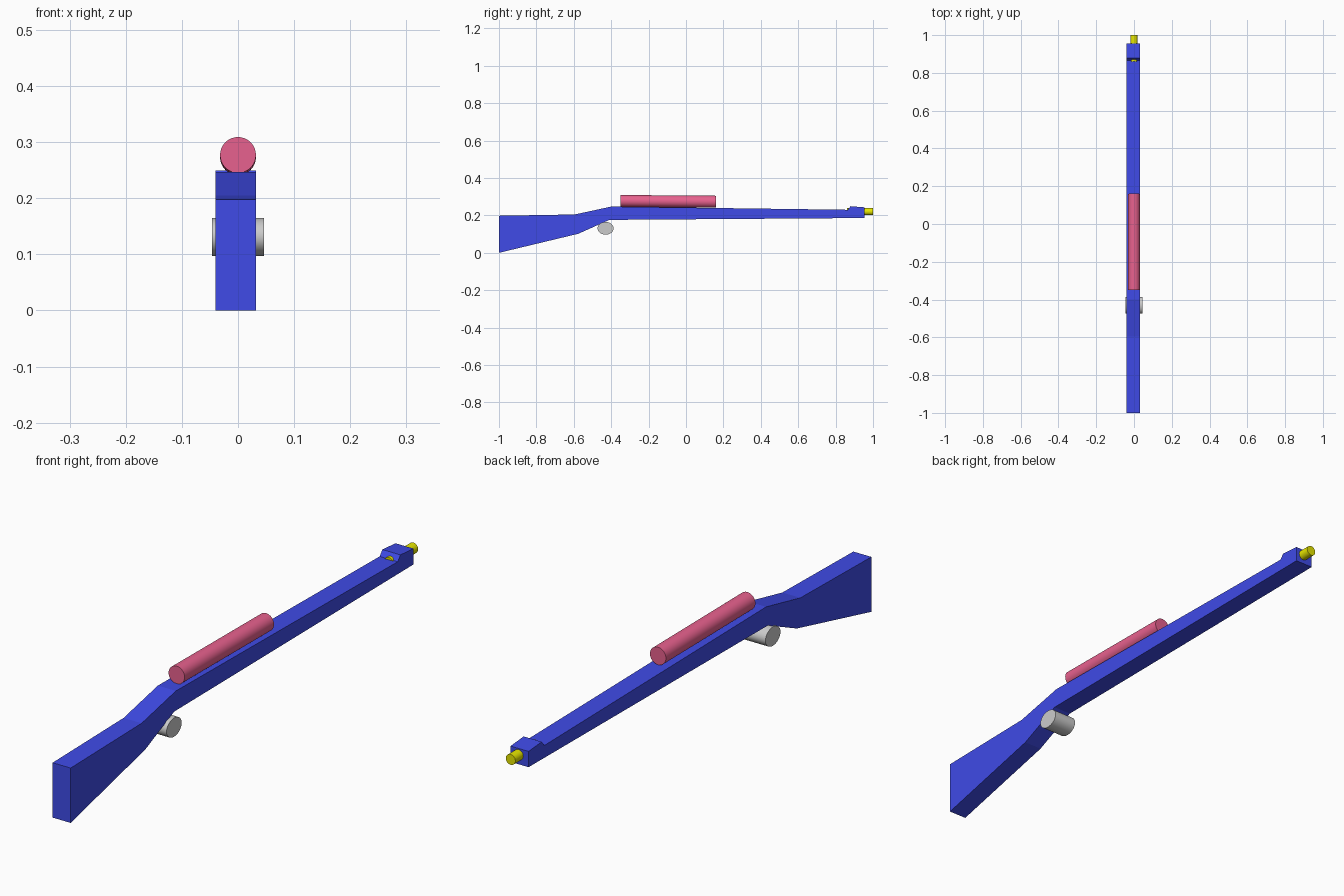
import bpy, bmesh, math
from mathutils import Vector

if "Cube" in bpy.data.objects:
    bpy.data.objects.remove(bpy.data.objects["Cube"])


def paint(obj, name, color):
    mat = bpy.data.materials.new(name)
    mat.diffuse_color = (*color, 1)
    mat.use_nodes = True
    mat.node_tree.nodes["Principled BSDF"].inputs["Base Color"].default_value = mat.diffuse_color
    obj.data.materials.append(mat)


def extrude_profile(name, points, x0, x1):
    """Extrude a closed (y, z) outline along x."""
    bm = bmesh.new()
    face = bm.faces.new([bm.verts.new((x0, y, z)) for y, z in points])
    ext = bmesh.ops.extrude_face_region(bm, geom=[face])
    verts = [g for g in ext["geom"] if isinstance(g, bmesh.types.BMVert)]
    bmesh.ops.translate(bm, verts=verts, vec=(x1 - x0, 0, 0))
    bmesh.ops.recalc_face_normals(bm, faces=bm.faces)
    mesh = bpy.data.meshes.new(name)
    bm.to_mesh(mesh)
    bm.free()
    obj = bpy.data.objects.new(name, mesh)
    bpy.context.collection.objects.link(obj)
    return obj


def rod(name, start, end, radius, flatten=1.0):
    """Smooth capped cylinder between two points."""
    a, b = Vector(start), Vector(end)
    bpy.ops.mesh.primitive_cylinder_add(vertices=32, radius=radius, depth=(b - a).length,
                                        location=(a + b) / 2)
    obj = bpy.context.object
    obj.name = name
    obj.rotation_euler = (b - a).to_track_quat('Z', 'Y').to_euler()
    bpy.ops.object.transform_apply(location=False, rotation=True, scale=False)
    obj.scale.z = flatten
    bpy.ops.object.transform_apply(location=False, rotation=False, scale=True)
    bpy.ops.object.shade_smooth_by_angle(angle=math.radians(30))
    return obj


# Stock, barrel and front sight as one side profile
body = extrude_profile("stock_and_barrel", [
    (-1.0, 0.0), (-0.575, 0.102), (-0.41, 0.176), (0.955, 0.186),
    (0.955, 0.243), (0.88, 0.249), (0.865, 0.23), (-0.40, 0.247),
    (-0.595, 0.205), (-1.0, 0.198)], -0.04, 0.032)
paint(body, "blue", (0.05, 0.07, 0.8))

# Scope resting on the barrel, tipped slightly forward
scope = rod("scope", (0, -0.35, 0.277), (0, 0.16, 0.273), 0.032)
paint(scope, "red", (0.8, 0.12, 0.27))

# Muzzle tip
muzzle = rod("muzzle", (0, 0.86, 0.22), (0, 1.0, 0.22), 0.019)
paint(muzzle, "yellow", (0.8, 0.8, 0.0))

# Oval trigger drum across the underside
rod("trigger", (-0.046, -0.43, 0.131), (0.046, -0.43, 0.131), 0.043, 0.79)
